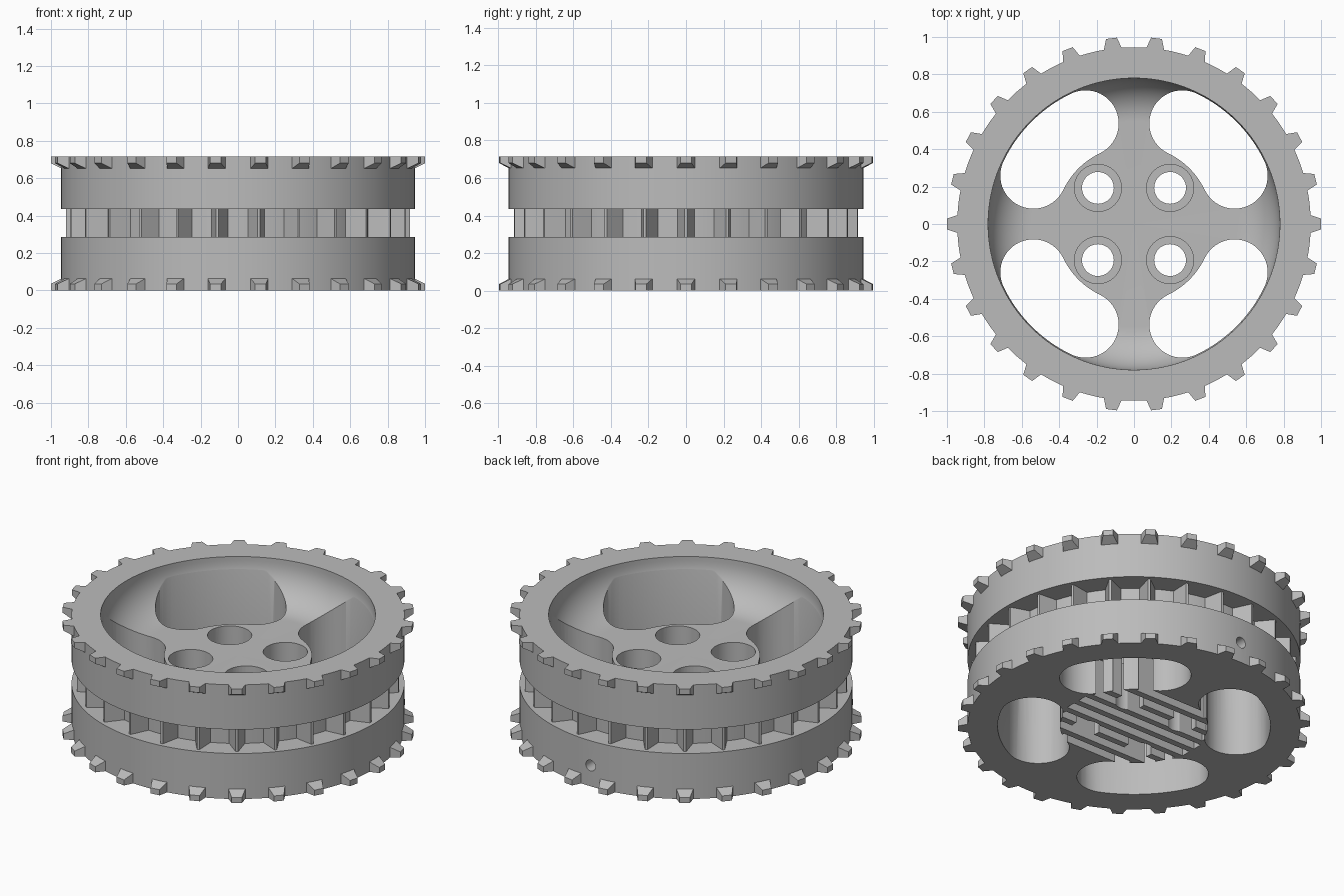
import bpy, bmesh, math
from math import sin, cos, pi, radians
from mathutils import Matrix, Vector

cube = bpy.data.objects.get("Cube")
if cube:
    bpy.data.objects.remove(cube, do_unlink=True)

HEIGHT = 0.715
TEETH = 26
PLATE = 0.46      # top of the hub and spokes

grey = bpy.data.materials.new("plain_grey")
grey.use_nodes = True
grey.diffuse_color = (0.5, 0.5, 0.5, 1)
grey.node_tree.nodes["Principled BSDF"].inputs["Base Color"].default_value = (0.5, 0.5, 0.5, 1)


def make_object(name, bm):
    bmesh.ops.recalc_face_normals(bm, faces=bm.faces)
    mesh = bpy.data.meshes.new(name)
    bm.to_mesh(mesh)
    bm.free()
    mesh.materials.append(grey)
    obj = bpy.data.objects.new(name, mesh)
    bpy.context.collection.objects.link(obj)
    return obj


def add_loft(bm, lower, upper):
    """Closed solid between two matching loops of points."""
    a = [bm.verts.new(p) for p in lower]
    b = [bm.verts.new(p) for p in upper]
    n = len(a)
    bm.faces.new(a[::-1])
    bm.faces.new(b)
    for i in range(n):
        j = (i + 1) % n
        bm.faces.new((a[i], a[j], b[j], b[i]))


def add_prism(bm, outline, z0, z1):
    add_loft(bm, [(x, y, z0) for x, y in outline], [(x, y, z1) for x, y in outline])


def arc(cx, cy, r, a0, a1, n):
    return [(cx + r * cos(a0 + (a1 - a0) * i / n), cy + r * sin(a0 + (a1 - a0) * i / n))
            for i in range(n + 1)]


def circle(cx, cy, r, n=40):
    return arc(cx, cy, r, 0, 2 * pi, n)[:-1]


def lathe(name, profile, steps=156):
    bm = bmesh.new()
    verts = [bm.verts.new((r, 0, z)) for r, z in profile]
    edges = [bm.edges.new(pair) for pair in zip(verts, verts[1:])]
    bmesh.ops.spin(bm, geom=verts + edges, cent=(0, 0, 0), axis=(0, 0, 1),
                   angle=2 * pi, steps=steps, use_merge=True)
    bmesh.ops.remove_doubles(bm, verts=bm.verts, dist=0.0001)
    return make_object(name, bm)


def activate(obj):
    bpy.ops.object.select_all(action="DESELECT")
    obj.select_set(True)
    bpy.context.view_layer.objects.active = obj


def carve(target, bm):
    cutter = make_object("cutter", bm)
    cutter.hide_render = True
    activate(target)
    mod = target.modifiers.new("carve", "BOOLEAN")
    mod.operation = "DIFFERENCE"
    mod.solver = "EXACT"
    mod.object = cutter
    bpy.ops.object.modifier_apply(modifier=mod.name)
    bpy.data.objects.remove(cutter, do_unlink=True)


# Wheel body: grooved rim with a bowl swept down to the hub plate
bowl_r, fillet = 0.78, 0.23
bowl = arc(bowl_r - fillet, PLATE + fillet, fillet, 0, -pi / 2, 14)
wheel = lathe("wheel_body", [(0, 0), (0.945, 0), (0.945, 0.285), (0.81, 0.285),
                             (0.81, 0.435), (0.945, 0.435), (0.945, HEIGHT),
                             (bowl_r, HEIGHT)] + bowl + [(0, PLATE)])

# Four curved slots that leave the spokes
inner, outer = 0.42, 0.774
mid, cap = (inner + outer) / 2, (outer - inner) / 2
bm = bmesh.new()
for k in range(4):
    c = k * pi / 2 + pi / 4
    a0, a1 = c - radians(19.3), c + radians(19.3)
    outline = arc(0, 0, outer, a0, a1, 24)
    outline += arc(mid * cos(a1), mid * sin(a1), cap, a1, a1 + pi, 24)[1:]
    outline += arc(0, 0, inner, a1, a0, 20)[1:]
    outline += arc(mid * cos(a0), mid * sin(a0), cap, a0 + pi, a0 + 2 * pi, 24)[1:-1]
    add_prism(bm, outline, -0.1, 1)
carve(wheel, bm)

# Parallel grooves under the hub, leaving fins
bm = bmesh.new()
for k in range(8):
    y = (k - 3.5) * 0.1
    half = math.sqrt(0.43 ** 2 - y ** 2)
    add_prism(bm, [(-half, y - 0.03), (half, y - 0.03), (half, y + 0.03), (-half, y + 0.03)],
              -0.1, 0.25)
carve(wheel, bm)

# Bolt holes: wide counterbores, then narrow through holes
for radius, z0 in ((0.126, 0.3), (0.085, -0.1)):
    bm = bmesh.new()
    for sx in (-1, 1):
        for sy in (-1, 1):
            add_prism(bm, circle(sx * 0.193, sy * 0.193, radius), z0, 1)
    carve(wheel, bm)

# Small radial hole through the back of the rim
bm = bmesh.new()
hole = circle(0, 0.13, 0.034, 24)
add_loft(bm, [(x, 0.6, z) for x, z in hole], [(x, 1.1, z) for x, z in hole])
carve(wheel, bm)

activate(wheel)
bpy.ops.object.shade_smooth_by_angle(angle=radians(30))


def ring_of_wedges(name, root, tip):
    """Tapered blocks around the rim; root and tip are (radius, width, z0, z1)."""
    def loop(r, w, z0, z1):
        return [Vector(p) for p in ((r, -w / 2, z0), (r, w / 2, z0), (r, w / 2, z1), (r, -w / 2, z1))]
    bm = bmesh.new()
    for k in range(TEETH):
        turn = Matrix.Rotation(2 * pi * k / TEETH, 3, "Z")
        add_loft(bm, [turn @ p for p in loop(*root)], [turn @ p for p in loop(*tip)])
    return make_object(name, bm)


# Tread teeth on both edges, and thin ribs dividing the groove
ring_of_wedges("lower_teeth", (0.93, 0.105, 0, 0.07), (1.0, 0.058, 0, 0.035))
ring_of_wedges("upper_teeth", (0.93, 0.105, HEIGHT - 0.07, HEIGHT),
               (1.0, 0.058, HEIGHT - 0.035, HEIGHT))
ring_of_wedges("groove_ribs", (0.8, 0.095, 0.28, 0.44), (0.92, 0.014, 0.28, 0.44))
